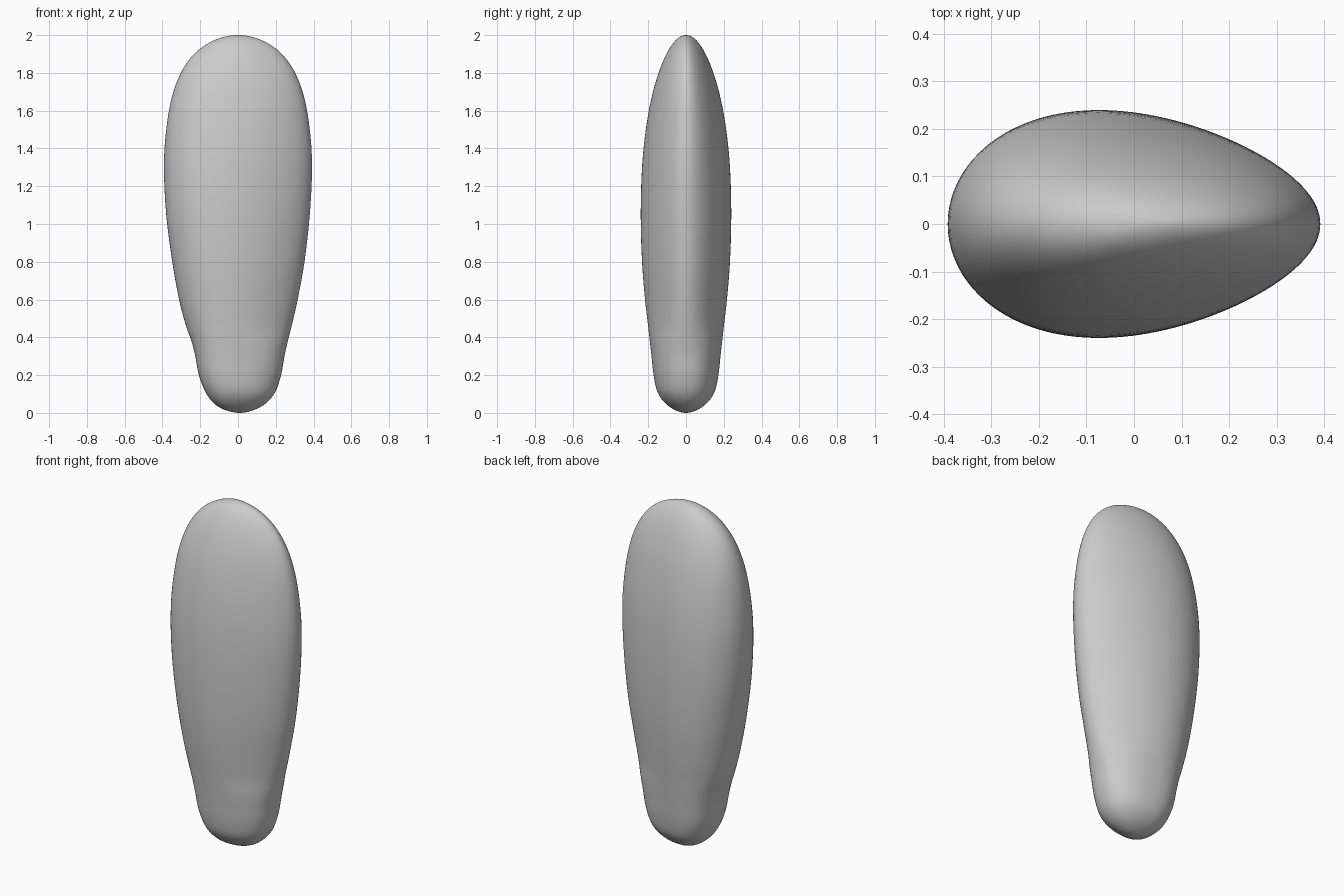
import bpy, bmesh, math

if "Cube" in bpy.data.objects:
    bpy.data.objects.remove(bpy.data.objects["Cube"])

# profile rows: z, left x, right x, half depth, cross-section exponent, egg taper
rows = [
    (0.0, 0.01, 0.01, 0.0, 2.3, 0.12),
    (0.014, -0.065, 0.08, 0.055, 2.3, 0.12),
    (0.05, -0.127, 0.147, 0.108, 2.3, 0.12),
    (0.11, -0.172, 0.197, 0.15, 2.35, 0.12),
    (0.20, -0.207, 0.228, 0.17, 2.4, 0.13),
    (0.30, -0.226, 0.246, 0.181, 2.4, 0.14),
    (0.38, -0.246, 0.264, 0.19, 2.3, 0.16),
    (0.46, -0.275, 0.284, 0.20, 2.1, 0.19),
    (0.60, -0.312, 0.316, 0.217, 2.0, 0.21),
    (0.80, -0.348, 0.352, 0.233, 2.0, 0.21),
    (1.05, -0.380, 0.380, 0.24, 2.0, 0.21),
    (1.30, -0.392, 0.392, 0.233, 2.0, 0.21),
    (1.50, -0.380, 0.380, 0.213, 2.0, 0.21),
    (1.68, -0.348, 0.348, 0.18, 2.0, 0.21),
    (1.82, -0.292, 0.292, 0.138, 2.0, 0.21),
    (1.92, -0.211, 0.211, 0.093, 2.0, 0.21),
    (1.98, -0.108, 0.108, 0.047, 2.0, 0.21),
    (2.0, 0.0, 0.0, 0.0, 2.0, 0.21),
]


def mirrored(r):
    # phantom row past a pole so the ends close roundly
    return (r[0], r[2], r[1], -r[3], r[4], r[5])


def spline(p0, p1, p2, p3, t):
    return [0.5 * (2 * b + (c - a) * t + (2 * a - 5 * b + 4 * c - d) * t * t
                   + (3 * b - a - 3 * c + d) * t ** 3)
            for a, b, c, d in zip(p0, p1, p2, p3)]


STEPS, SIDES = 5, 96
pts = [mirrored(rows[1])] + rows + [mirrored(rows[-2])]
samples = []
for i in range(1, len(pts) - 2):
    for s in range(STEPS):
        samples.append(spline(*pts[i - 1:i + 3], s / STEPS))
samples = samples[1:]

# lofted egg-section body
bm = bmesh.new()
rings = []
for z, xl, xr, d, n, k in samples:
    ring = []
    for j in range(SIDES):
        a = 2 * math.pi * j / SIDES
        c, s = math.cos(a), math.sin(a)
        u = math.copysign(abs(c) ** (2 / n), c)
        v = math.copysign(abs(s) ** (2 / n), s)
        y = d * v * (1 - k * u) / (1 + k * k / 2)
        ring.append(bm.verts.new(((xl + xr) / 2 + (xr - xl) / 2 * u, y, z)))
    rings.append(ring)
for lo, hi in zip(rings, rings[1:]):
    for j in range(SIDES):
        m = (j + 1) % SIDES
        bm.faces.new((lo[j], lo[m], hi[m], hi[j]))
bottom = bm.verts.new((0.01, 0, 0))
top = bm.verts.new((0, 0, 2))
for j in range(SIDES):
    m = (j + 1) % SIDES
    bm.faces.new((rings[0][m], rings[0][j], bottom))
    bm.faces.new((rings[-1][j], rings[-1][m], top))
bmesh.ops.recalc_face_normals(bm, faces=bm.faces)
for f in bm.faces:
    f.smooth = True
mesh = bpy.data.meshes.new("rounded_body")
bm.to_mesh(mesh)
bm.free()
body = bpy.data.objects.new("rounded_body", mesh)
bpy.context.collection.objects.link(body)
